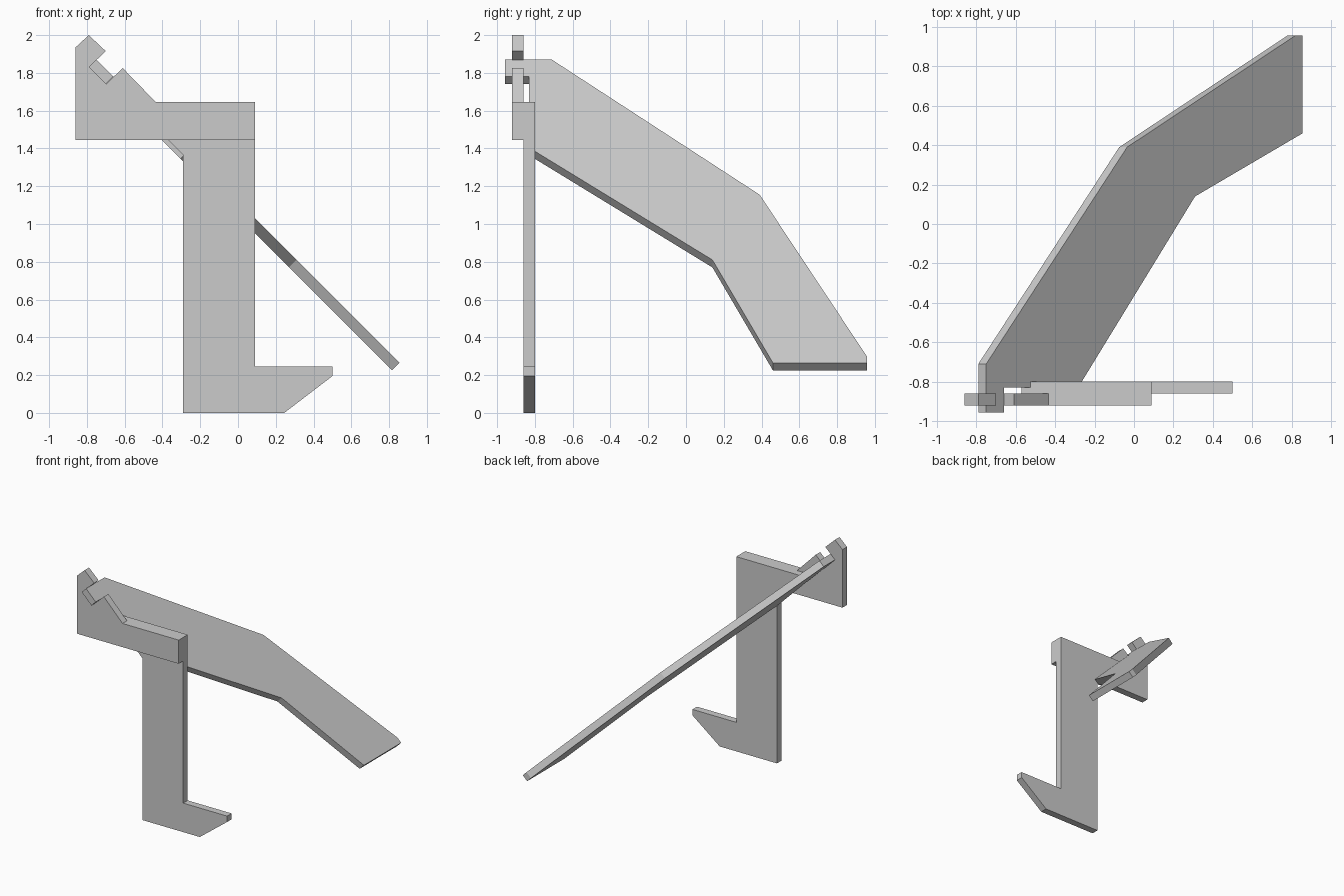
import bpy
import bmesh
from mathutils import Vector

cube = bpy.data.objects.get("Cube")
if cube:
    bpy.data.objects.remove(cube, do_unlink=True)

GREY = (0.6, 0.6, 0.6, 1.0)
grey = bpy.data.materials.new("light_grey")
grey.use_nodes = True
grey.diffuse_color = GREY
grey.node_tree.nodes["Principled BSDF"].inputs["Base Color"].default_value = GREY


def plate(name, outline, depth):
    """Extrude a flat 3D outline along the depth vector."""
    bm = bmesh.new()
    face = bm.faces.new([bm.verts.new(p) for p in outline])
    extruded = bmesh.ops.extrude_face_region(bm, geom=[face], use_keep_orig=True)
    moved = [v for v in extruded["geom"] if isinstance(v, bmesh.types.BMVert)]
    bmesh.ops.translate(bm, verts=moved, vec=Vector(depth))
    bmesh.ops.recalc_face_normals(bm, faces=bm.faces)
    mesh = bpy.data.meshes.new(name)
    bm.to_mesh(mesh)
    bm.free()
    mesh.materials.append(grey)
    obj = bpy.data.objects.new(name, mesh)
    bpy.context.collection.objects.link(obj)
    return obj


# Upright post with a tapered foot and a diagonal shoulder under the panel
post = [(-0.29, 0), (0.245, 0), (0.5, 0.195), (0.5, 0.245), (0.09, 0.245),
        (0.09, 1.645), (-0.57, 1.645), (-0.29, 1.365)]
plate("post_with_foot", [(x, -0.86, z) for x, z in post], (0, 0.06, 0))

# Front arm with a diagonal slot that holds the panel tab
arm = [(-0.86, 1.445), (0.09, 1.445), (0.09, 1.645), (-0.435, 1.645),
       (-0.61, 1.825), (-0.70, 1.74), (-0.79, 1.83), (-0.70, 1.915),
       (-0.79, 2.0), (-0.86, 1.935)]
plate("slotted_arm", [(x, -0.92, z) for x, z in arm], (0, 0.06, 0))

# Bent panel tilted at 45 degrees, given as (y, z) of its upper face
panel = [(-0.957, 1.87), (-0.71, 1.87), (0.39, 1.155), (0.957, 0.30),
         (0.957, 0.265), (0.46, 0.265), (0.14, 0.81), (-0.80, 1.385),
         (-0.80, 1.645), (-0.83, 1.645), (-0.83, 1.78), (-0.957, 1.78)]
plate("tilted_panel", [(1.12 - z, y, z) for y, z in panel], (-0.04, 0, -0.04))
